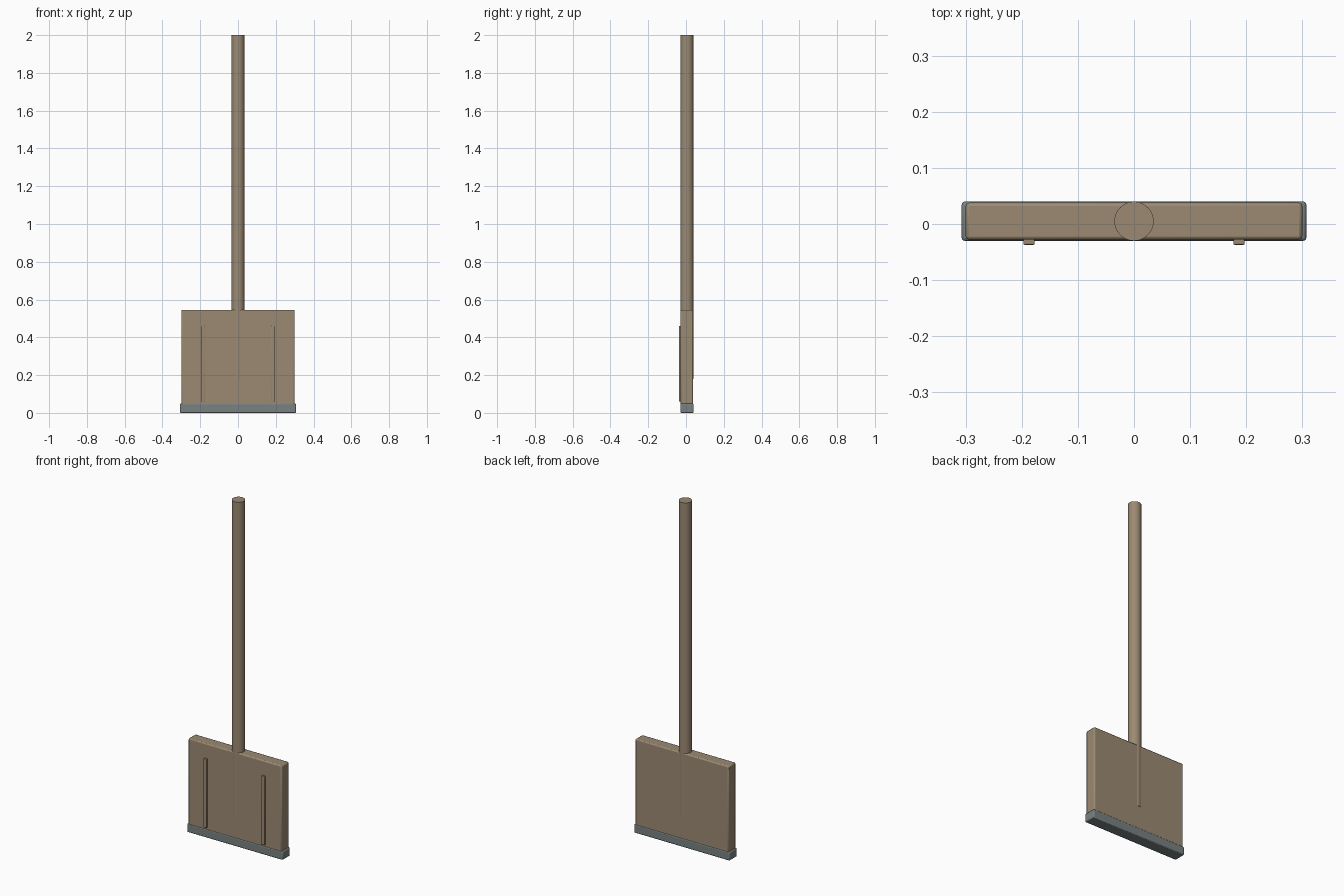
import bpy
import math

if "Cube" in bpy.data.objects:
    bpy.data.objects.remove(bpy.data.objects["Cube"], do_unlink=True)


def make_material(name, colour):
    mat = bpy.data.materials.new(name)
    mat.use_nodes = True
    mat.diffuse_color = (*colour, 1)
    shader = mat.node_tree.nodes["Principled BSDF"]
    shader.inputs["Base Color"].default_value = (*colour, 1)
    shader.inputs["Roughness"].default_value = 0.8
    return mat


wood = make_material("weathered_wood", (0.33, 0.255, 0.17))
steel = make_material("grey_steel", (0.19, 0.22, 0.22))


def finish(obj, name, mat, bevel):
    obj.name = name
    obj.data.materials.append(mat)
    if bevel:
        mod = obj.modifiers.new("soft_edges", 'BEVEL')
        mod.width = bevel
        mod.segments = 2
    bpy.ops.object.shade_smooth_by_angle(angle=math.radians(35))


def box(name, mat, low, high, bevel):
    centre = [(a + b) / 2 for a, b in zip(low, high)]
    bpy.ops.mesh.primitive_cube_add(size=1, location=centre)
    obj = bpy.context.object
    obj.scale = [b - a for a, b in zip(low, high)]
    bpy.ops.object.transform_apply(location=False, rotation=False, scale=True)
    finish(obj, name, mat, bevel)


# Blade board and the metal strip along its bottom edge
box("blade", wood, (-0.3, -0.028, 0.03), (0.3, 0.038, 0.545), 0.006)
box("edge_strip", steel, (-0.307, -0.03, 0), (0.307, 0.04, 0.049), 0.005)

# Raised battens on the front of the blade
for side, x in (("right", -0.187), ("left", 0.187)):
    box(side + "_batten", wood, (x - 0.01, -0.037, 0.06),
        (x + 0.01, -0.02, 0.46), 0.002)

# Round pole sunk into the blade
bottom, top = 0.18, 2.0
bpy.ops.mesh.primitive_cylinder_add(vertices=32, radius=0.035,
                                    depth=top - bottom,
                                    location=(0, 0.005, (top + bottom) / 2))
finish(bpy.context.object, "handle", wood, 0)
